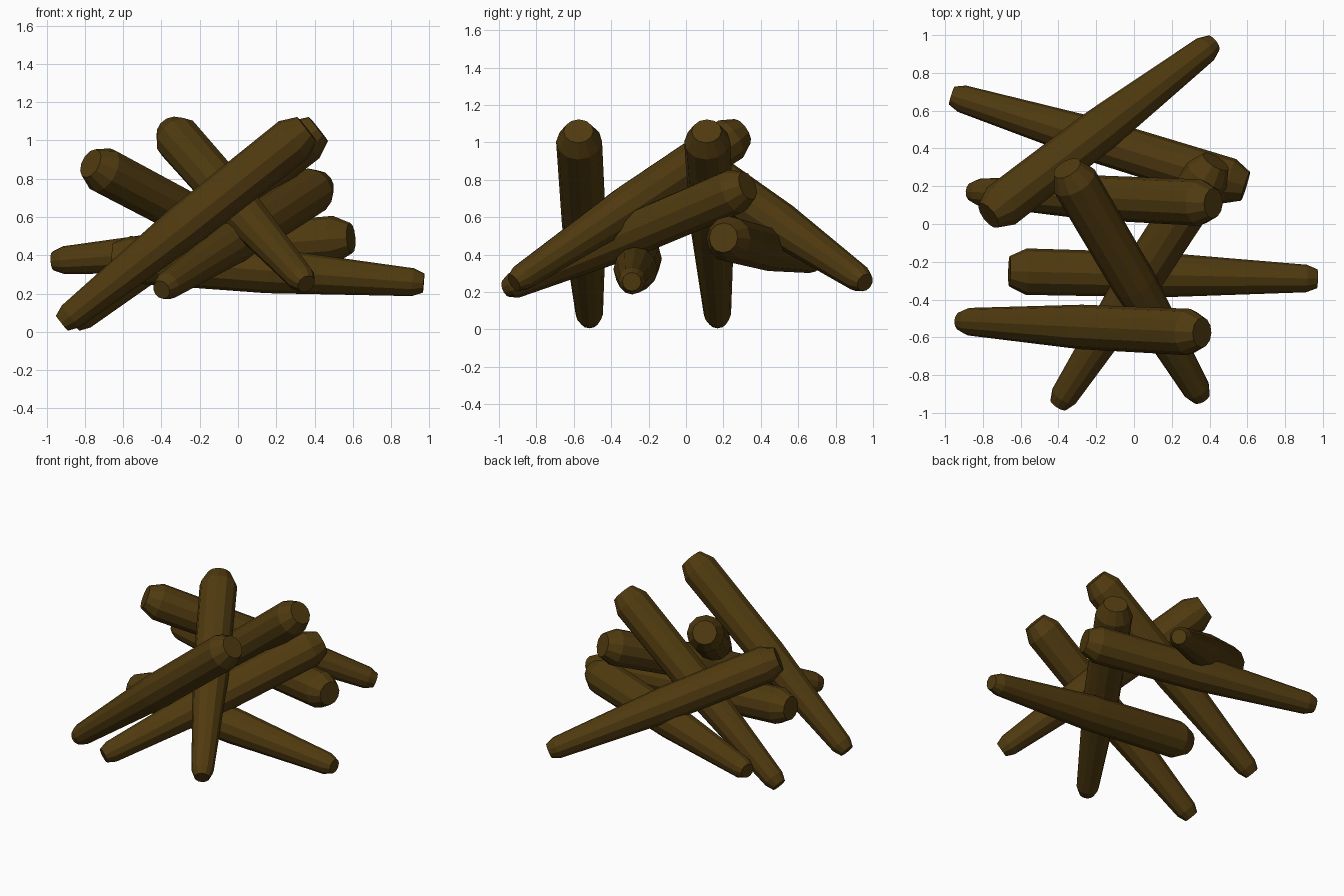
import bpy, bmesh
from math import cos, sin, tau
from mathutils import Vector

if "Cube" in bpy.data.objects:
    bpy.data.objects.remove(bpy.data.objects["Cube"])

SIDES = 12
# lathe profile of one log: (fraction along length from thick end, radius)
PROFILE = [(0, 0.08), (0.055, 0.123), (0.5, 0.118), (0.965, 0.073), (1, 0.05)]

bark = bpy.data.materials.new("bark")
bark.diffuse_color = (0.08, 0.043, 0.005, 1)
bark.use_nodes = True
bark.node_tree.nodes["Principled BSDF"].inputs["Base Color"].default_value = bark.diffuse_color


def log(name, thick, thin):
    """Tapered log with chamfered ends between two cap centres."""
    a, b = Vector(thick), Vector(thin)
    axis = b - a
    q = axis.to_track_quat('Z', 'Y')
    bm = bmesh.new()
    rings = []
    for t, r in PROFILE:
        z = t * axis.length
        rings.append([bm.verts.new((r * cos(tau * i / SIDES), r * sin(tau * i / SIDES), z))
                      for i in range(SIDES)])
    for lo, hi in zip(rings, rings[1:]):
        for i in range(SIDES):
            j = (i + 1) % SIDES
            bm.faces.new((lo[i], lo[j], hi[j], hi[i]))
    bm.faces.new(rings[0][::-1])
    bm.faces.new(rings[-1])
    me = bpy.data.meshes.new(name)
    bm.to_mesh(me)
    bm.free()
    me.materials.append(bark)
    ob = bpy.data.objects.new(name, me)
    ob.location = a
    ob.rotation_euler = q.to_euler()
    bpy.context.collection.objects.link(ob)


# lower logs lying almost flat
log("log_flat_back", (0.59, 0.20, 0.49), (-0.965, 0.68, 0.37))
log("log_flat_front", (-0.66, -0.25, 0.385), (0.97, -0.29, 0.255))
# steep parallel pair standing on the ground
log("log_steep_front", (0.36, -0.575, 1.06), (-0.92, -0.515, 0.045))
log("log_steep_back", (0.42, 0.11, 1.06), (-0.86, 0.17, 0.045))
# crossing logs leaning over the pile
log("log_lean_back", (-0.77, 0.045, 0.88), (0.42, 0.957, 0.25))
log("log_lean_front_right", (-0.355, 0.295, 1.055), (0.357, -0.92, 0.25))
log("log_lean_front_left", (0.433, 0.33, 0.768), (-0.40, -0.957, 0.22))
